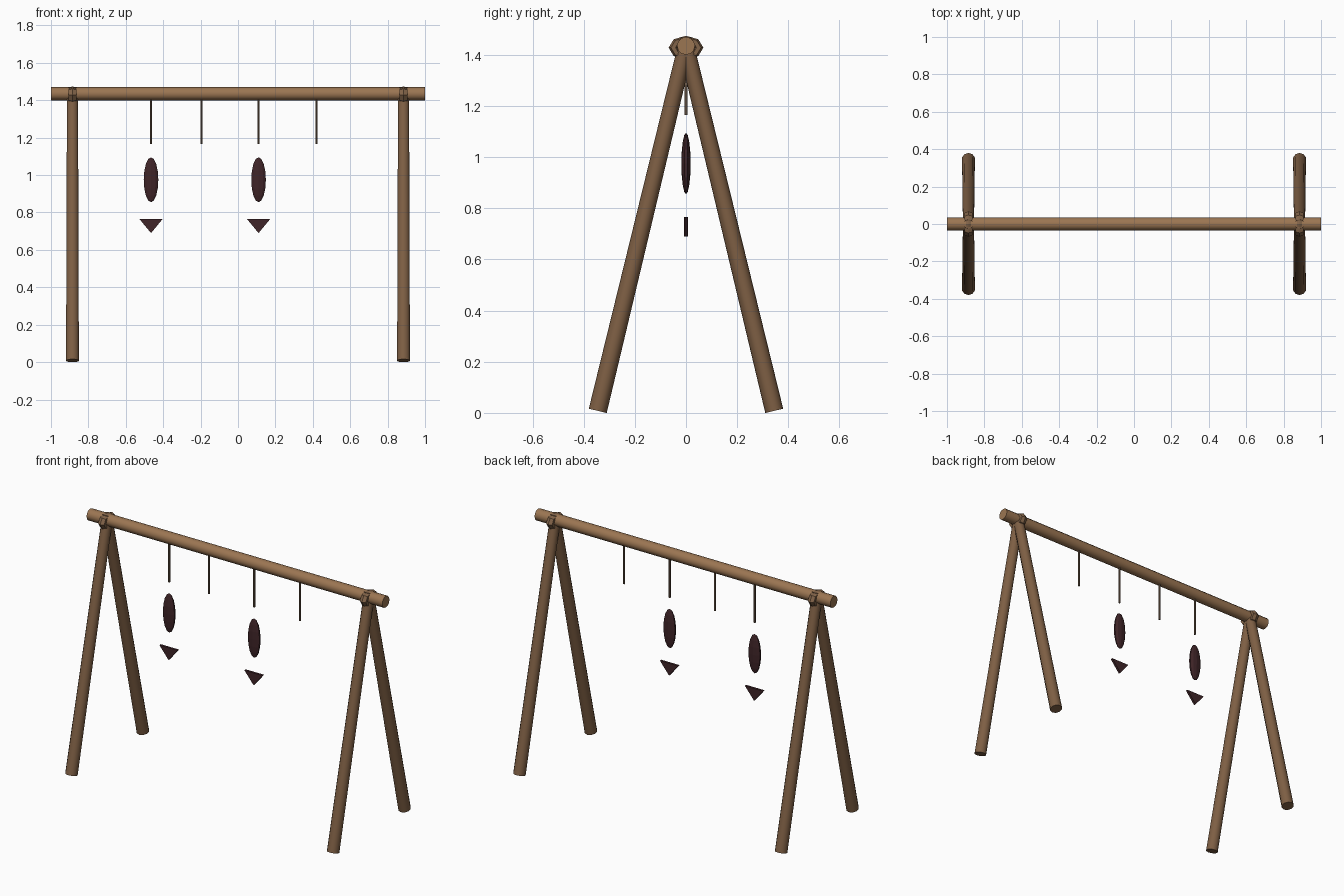
import bpy, math
from mathutils import Vector

if "Cube" in bpy.data.objects:
    bpy.data.objects.remove(bpy.data.objects["Cube"])


def mat(name, rgb):
    m = bpy.data.materials.new(name)
    m.diffuse_color = (*rgb, 1)
    m.use_nodes = True
    m.node_tree.nodes["Principled BSDF"].inputs["Base Color"].default_value = m.diffuse_color
    return m


BEAM = mat("beam wood", (0.33, 0.18, 0.085))
LEG = mat("leg wood", (0.21, 0.115, 0.058))
ROPE = mat("lashing rope", (0.22, 0.125, 0.065))
STRING = mat("hanging string", (0.17, 0.11, 0.07))
FISH = mat("dried fish", (0.05, 0.018, 0.021))


def finish(name, m, smooth=None):
    o = bpy.context.object
    o.name = name
    o.data.materials.append(m)
    if smooth:
        bpy.ops.object.shade_smooth_by_angle(angle=math.radians(smooth))
    return o


def rod(name, a, b, r1, r2, sides, m, smooth=50):
    a, b = Vector(a), Vector(b)
    d = b - a
    bpy.ops.mesh.primitive_cone_add(vertices=sides, radius1=r1, radius2=r2, depth=d.length,
                                    location=(a + b) / 2,
                                    rotation=d.to_track_quat('Z', 'Y').to_euler())
    return finish(name, m, smooth)


# Cross beam
rod("cross_beam", (-1, 0, 1.435), (1, 0, 1.435), 0.035, 0.035, 12, BEAM)

# A-frame legs and the lashings that tie them to the beam
for side, x in (("left", -0.885), ("right", 0.885)):
    for end, s in (("front", -1), ("back", 1)):
        rod(f"{end}_{side}_leg", (x, s * 0.345, 0.008), (x, -s * 0.006, 1.462),
            0.036, 0.031, 10, LEG)
    bpy.ops.mesh.primitive_torus_add(major_segments=8, minor_segments=6, major_radius=0.05,
                                     minor_radius=0.018, location=(x, 0, 1.428),
                                     rotation=(0, math.pi / 2, 0))
    o = finish(f"{side}_lashing", ROPE)
    o.scale = (0.68, 1, 1.3)

# Hanging strings
for i, x in enumerate((-0.465, -0.195, 0.11, 0.42)):
    rod(f"string_{i + 1}", (x, 0, 1.165), (x, 0, 1.42), 0.006, 0.006, 6, STRING)

# Fish: flattened body and a wedge tail below it
for i, x in enumerate((-0.465, 0.11)):
    bpy.ops.mesh.primitive_uv_sphere_add(segments=10, ring_count=8, radius=1, location=(x, 0, 0.975))
    bpy.context.object.scale = (0.041, 0.018, 0.12)
    finish(f"fish_body_{i + 1}", FISH)
    me = bpy.data.meshes.new("tail")
    v = [(px, y, z) for y in (-0.007, 0.007)
         for px, z in ((-0.062, 0.765), (0, 0.69), (0.062, 0.765))]
    me.from_pydata(v, [], [(0, 1, 2), (5, 4, 3), (0, 3, 4, 1), (1, 4, 5, 2), (2, 5, 3, 0)])
    me.materials.append(FISH)
    tail = bpy.data.objects.new(f"fish_tail_{i + 1}", me)
    tail.location.x = x
    bpy.context.collection.objects.link(tail)
